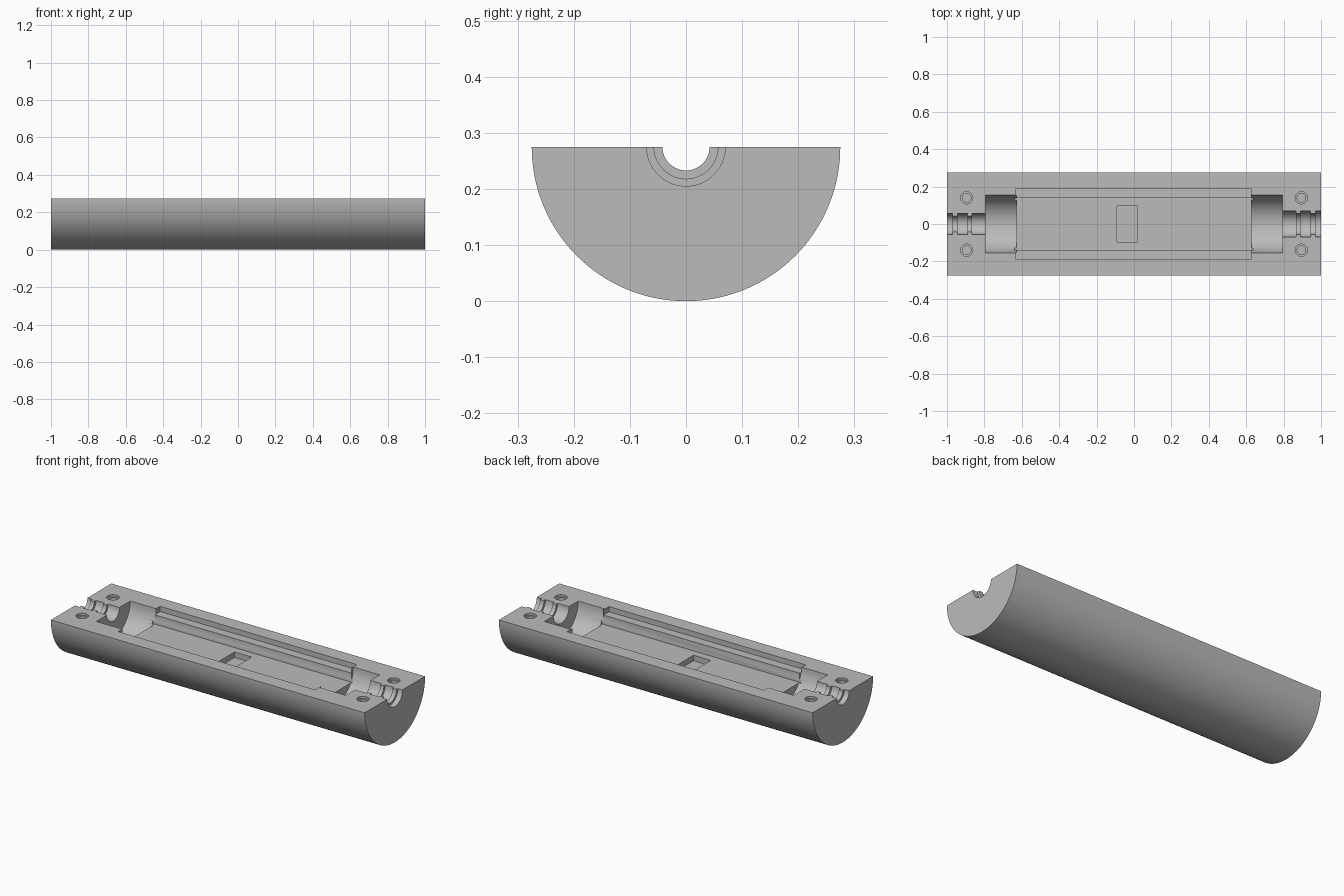
import bpy, bmesh, math
from mathutils import Matrix

if "Cube" in bpy.data.objects:
    bpy.data.objects.remove(bpy.data.objects["Cube"], do_unlink=True)

R = 0.275  # shell radius, also the height of the split plane

grey = bpy.data.materials.new("plain_grey")
grey.use_nodes = True
grey.diffuse_color = (0.5, 0.5, 0.5, 1)
grey.node_tree.nodes["Principled BSDF"].inputs["Base Color"].default_value = (0.5, 0.5, 0.5, 1)


def finish(bm, name):
    bmesh.ops.recalc_face_normals(bm, faces=bm.faces)
    mesh = bpy.data.meshes.new(name)
    bm.to_mesh(mesh)
    bm.free()
    mesh.materials.append(grey)
    ob = bpy.data.objects.new(name, mesh)
    bpy.context.collection.objects.link(ob)
    return ob


def box(name, x0, x1, half_width, z0, z1):
    bm = bmesh.new()
    m = Matrix.Translation(((x0 + x1) / 2, 0, (z0 + z1) / 2))
    m = m @ Matrix.Diagonal((x1 - x0, 2 * half_width, z1 - z0, 1))
    bmesh.ops.create_cube(bm, size=1, matrix=m)
    return finish(bm, name)


def lathe(name, profile, matrix, steps=64):
    """Closed solid from (distance along axis, radius) pairs, turned about local z."""
    bm = bmesh.new()
    rings = [[bm.verts.new(matrix @ Matrix.Rotation(math.tau * i / steps, 4, "Z")
                           @ Matrix.Translation((r, 0, d)).to_translation())
              for i in range(steps)] for d, r in profile]
    for a, b in zip(rings, rings[1:]):
        for i in range(steps):
            j = (i + 1) % steps
            bm.faces.new((a[i], a[j], b[j], b[i]))
    bm.faces.new(rings[0])
    bm.faces.new(rings[-1])
    return finish(bm, name)


# Half-round shell
bm = bmesh.new()
steps = 64
arc = [bm.verts.new((-1, R * math.cos(a), R + R * math.sin(a)))
       for a in (math.pi + math.pi * i / steps for i in range(steps + 1))]
end = bm.faces.new(arc)
side = bmesh.ops.extrude_face_region(bm, geom=[end])["geom"]
bmesh.ops.translate(bm, vec=(2, 0, 0), verts=[v for v in side if isinstance(v, bmesh.types.BMVert)])
shell = finish(bm, "half_round_shell")

# Board recess: shallow ledge, deeper tray and a small pocket in its floor
top = R + 0.1
cutters = [
    box("ledge_cutter", -0.63, 0.625, 0.19, R - 0.03, top),
    box("tray_cutter", -0.64, 0.635, 0.14, R - 0.083, top),
    box("pocket_cutter", -0.09, 0.02, 0.097, R - 0.115, top),
]

# Cable gland seats: wide bore, then a ribbed channel out to each end
for sign, wide, narrow, label in ((-1, 0.057, 0.042, "right"), (1, 0.07, 0.057, "left")):
    profile = [(0.627, 0.154), (0.795, 0.154)]
    stops = (0.795, 0.867, 0.89, 0.945, 0.97, 1.05)
    for k, (a, b) in enumerate(zip(stops, stops[1:])):
        r = narrow if k % 2 else wide
        profile += [(a, r), (b, r)]
    axis = Matrix.Translation((0, 0, R)) @ Matrix.Rotation(sign * math.pi / 2, 4, "Y")
    cutters.append(lathe(label + "_gland_cutter", profile, axis))

# Counterbored screw holes
for x in (-0.895, 0.895):
    for y in (-0.14, 0.14):
        hole = [(-0.1, 0.023), (-0.012, 0.023), (-0.012, 0.033), (0.05, 0.033)]
        cutters.append(lathe("screw_hole_cutter", hole, Matrix.Translation((x, y, R)), 32))

bpy.context.view_layer.objects.active = shell
for c in cutters:
    c.hide_render = True
    mod = shell.modifiers.new(c.name, "BOOLEAN")
    mod.object = c
    mod.operation = "DIFFERENCE"
    mod.solver = "EXACT"
    bpy.ops.object.modifier_apply(modifier=mod.name)
    bpy.data.objects.remove(c, do_unlink=True)

bpy.ops.object.select_all(action="DESELECT")
shell.select_set(True)
bpy.ops.object.shade_smooth_by_angle(angle=math.radians(30))
